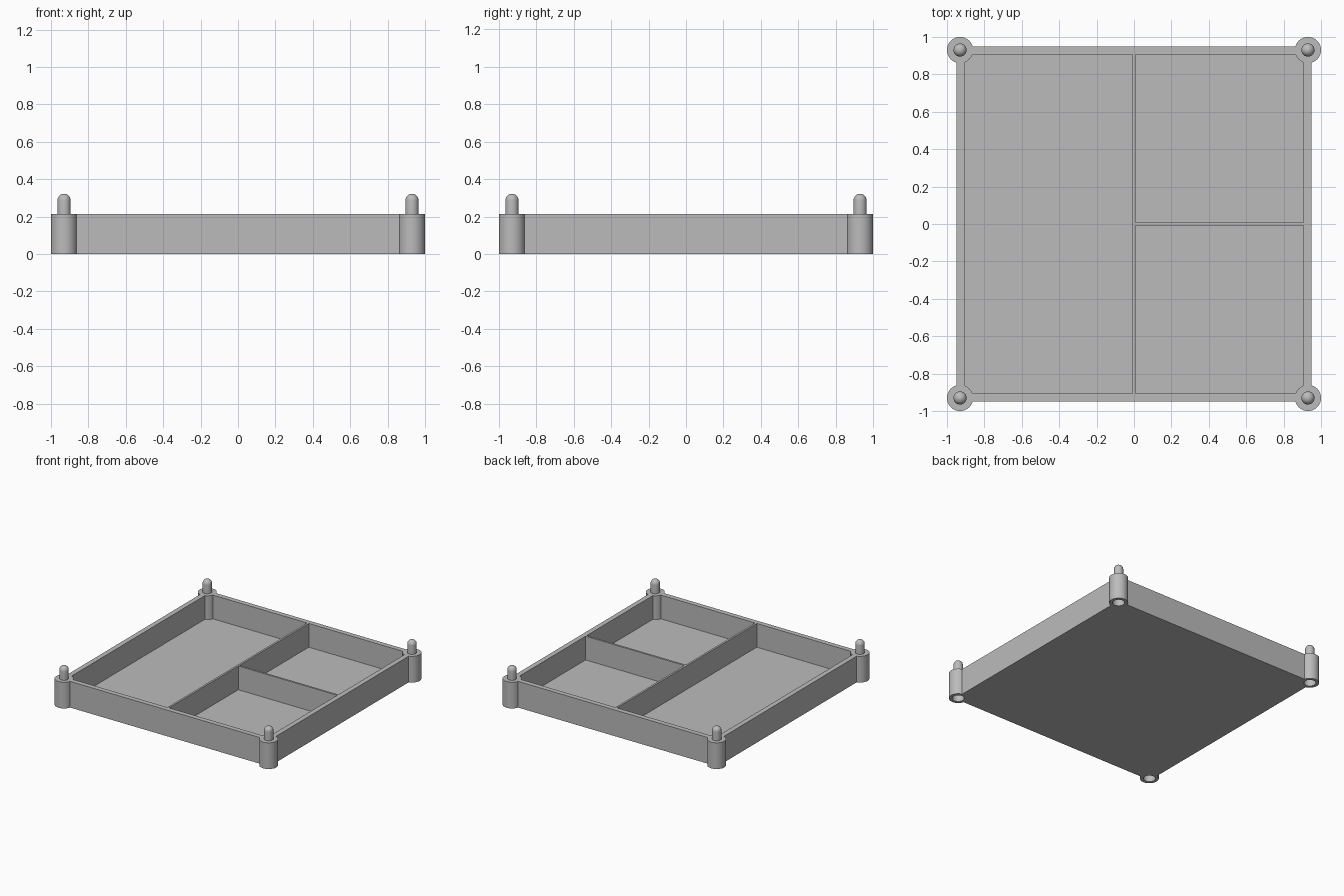
import bpy, bmesh, math

if "Cube" in bpy.data.objects:
    bpy.data.objects.remove(bpy.data.objects["Cube"])

grey = bpy.data.materials.new("plain grey")
grey.diffuse_color = (0.5, 0.5, 0.5, 1)
grey.use_nodes = True
grey.node_tree.nodes["Principled BSDF"].inputs["Base Color"].default_value = grey.diffuse_color

H = 0.215          # rim height
FLOOR = 0.02       # floor thickness
OUT, INN = 0.948, 0.907
POST = 0.93        # post centre offset
T = 0.008          # half thickness of dividers
SEG = 48
CORNERS = [(x, y) for x in (-POST, POST) for y in (-POST, POST)]


def make(name, bm):
    bmesh.ops.recalc_face_normals(bm, faces=bm.faces)
    mesh = bpy.data.meshes.new(name)
    bm.to_mesh(mesh)
    bm.free()
    mesh.materials.append(grey)
    ob = bpy.data.objects.new(name, mesh)
    bpy.context.collection.objects.link(ob)
    return ob


def box(bm, x0, x1, y0, y1, z0, z1):
    verts = bmesh.ops.create_cube(bm, size=1)["verts"]
    for v in verts:
        v.co = (x1 if v.co.x > 0 else x0, y1 if v.co.y > 0 else y0,
                z1 if v.co.z > 0 else z0)


def lathe(bm, profile, cx, cy):
    """Closed solid of revolution; profile runs from axis to axis."""
    rings = []
    for r, z in profile:
        n = SEG if r > 0 else 1
        rings.append([bm.verts.new((cx + r * math.cos(2 * math.pi * i / SEG),
                                    cy + r * math.sin(2 * math.pi * i / SEG), z))
                      for i in range(n)])
    for a, b in zip(rings, rings[1:]):
        for i in range(SEG):
            j = (i + 1) % SEG
            quad = [a[i % len(a)], a[j % len(a)], b[j % len(b)], b[i % len(b)]]
            bm.faces.new(list(dict.fromkeys(quad)))


def boolean(target, tool, operation):
    mod = target.modifiers.new(operation, 'BOOLEAN')
    mod.object, mod.operation, mod.solver = tool, operation, 'EXACT'
    bpy.context.view_layer.objects.active = target
    bpy.ops.object.modifier_apply(modifier=mod.name)
    bpy.data.objects.remove(tool)


# Tray block
bm = bmesh.new()
box(bm, -OUT, OUT, -OUT, OUT, 0, H)
tray = make("tray", bm)

# Three compartments: one long, two square
bm = bmesh.new()
box(bm, -INN, -T, -INN, INN, FLOOR, H + 0.1)
box(bm, T, INN, -INN, -T, FLOOR, H + 0.1)
box(bm, T, INN, T, INN, FLOOR, H + 0.1)
boolean(tray, make("compartment_cutter", bm), 'DIFFERENCE')

# Corner posts with round-topped pegs
R, PEG, TOP = 0.07, 0.035, 0.322
dome = [(PEG * math.cos(a), TOP - PEG + PEG * math.sin(a))
        for a in (math.pi / 2 * k / 8 for k in range(8))]
bm = bmesh.new()
for x, y in CORNERS:
    lathe(bm, [(0, 0), (R, 0), (R, H), (PEG, H)] + dome + [(0, TOP)], x, y)
boolean(tray, make("corner_posts", bm), 'UNION')

# Stacking sockets under the posts
S, D = 0.045, 0.12
bm = bmesh.new()
for x, y in CORNERS:
    lathe(bm, [(0, -0.05), (S, -0.05), (S, D), (0, D)], x, y)
boolean(tray, make("socket_cutter", bm), 'DIFFERENCE')

# Smooth the round parts, keep corners sharp
tray.select_set(True)
bpy.context.view_layer.objects.active = tray
bpy.ops.object.shade_smooth_by_angle(angle=math.radians(30))
